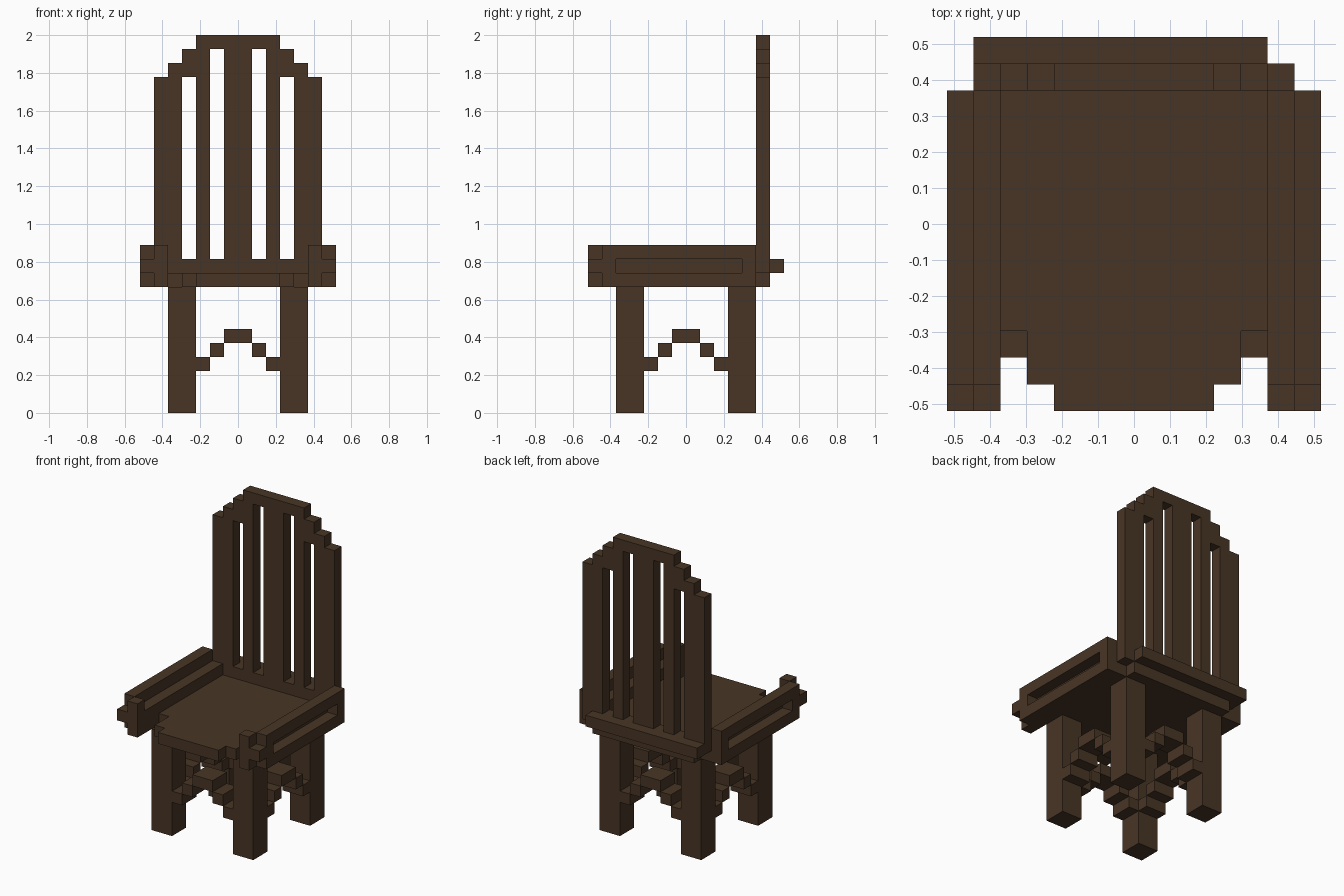
import bpy, bmesh, math
from mathutils import Vector

if "Cube" in bpy.data.objects:
    bpy.data.objects.remove(bpy.data.objects["Cube"])

U = 2 / 27  # block size: the chair is 27 blocks tall

wood = bpy.data.materials.new("dark brown wood")
wood.diffuse_color = (0.064, 0.036, 0.0185, 1)
wood.use_nodes = True
wood.node_tree.nodes["Principled BSDF"].inputs["Base Color"].default_value = wood.diffuse_color

parts = {}


def box(x0, x1, y0, y1, z0, z1):
    return {(x, y, z) for x in range(x0, x1) for y in range(y0, y1) for z in range(z0, z1)}


def flip(cells):
    """Mirror across x = 0."""
    return {(-1 - x, y, z) for x, y, z in cells}


def turn(cells):
    """Quarter turn about z."""
    return {(-1 - y, x, z) for x, y, z in cells}


# Four legs and the stepped arch between each pair
leg = box(3, 5, -5, -3, 0, 9)
half_arch = box(2, 3, -5, -3, 3, 4) | box(1, 2, -5, -3, 4, 5) | box(0, 1, -5, -3, 5, 6)
arch = half_arch | flip(half_arch)
for side in ("front_right", "back_right", "back_left", "front_left"):
    parts[side + "_leg"] = leg
    parts[side + "_arch_stretcher"] = arch
    leg, arch = turn(leg), turn(arch)

# Seat with stepped front corners
parts["seat"] = box(-5, 5, -4, 6, 9, 10) | box(-4, 4, -6, -4, 9, 10) | box(-3, 3, -7, -6, 9, 10)

# Armrests: recessed outer panel, low inner ledge, front knob
arm = box(6, 7, -6, 5, 9, 12) - box(6, 7, -5, 4, 10, 11)
arm |= box(5, 6, -6, 5, 9, 11)
arm |= box(5, 6, -7, -6, 9, 12) | box(6, 7, -7, -6, 10, 11)
parts["right_armrest"] = arm
parts["left_armrest"] = flip(arm)

# Slatted back with stepped top, and the rail behind it
half_back = box(0, 3, 5, 6, 10, 27)
for x, top in ((3, 26), (4, 25), (5, 24)):
    half_back |= box(x, x + 1, 5, 6, 10, top)
half_back -= box(1, 2, 5, 6, 11, 26) | box(3, 4, 5, 6, 11, 24)
parts["slatted_back"] = half_back | flip(half_back)
parts["rear_rail"] = box(-6, 5, 6, 7, 10, 11)

solid = set().union(*parts.values())


def build(name, cells):
    """Skin the outer faces of a part, leaving out faces hidden against other parts."""
    bm = bmesh.new()
    for c in cells:
        for axis in range(3):
            for s in (-1, 1):
                n = list(c)
                n[axis] += s
                if tuple(n) in solid:
                    continue
                a, b = (axis + 1) % 3, (axis + 2) % 3
                quad = []
                for da, db in ((0, 0), (1, 0), (1, 1), (0, 1))[::s]:
                    p = list(c)
                    p[axis] += s > 0
                    p[a] += da
                    p[b] += db
                    quad.append(bm.verts.new(Vector(p) * U))
                bm.faces.new(quad)
    bmesh.ops.remove_doubles(bm, verts=bm.verts, dist=1e-4)
    bmesh.ops.dissolve_limit(bm, angle_limit=math.radians(1), verts=bm.verts, edges=bm.edges)
    mesh = bpy.data.meshes.new(name)
    bm.to_mesh(mesh)
    bm.free()
    mesh.materials.append(wood)
    bpy.context.collection.objects.link(bpy.data.objects.new(name, mesh))


for name, cells in parts.items():
    build(name, cells)
